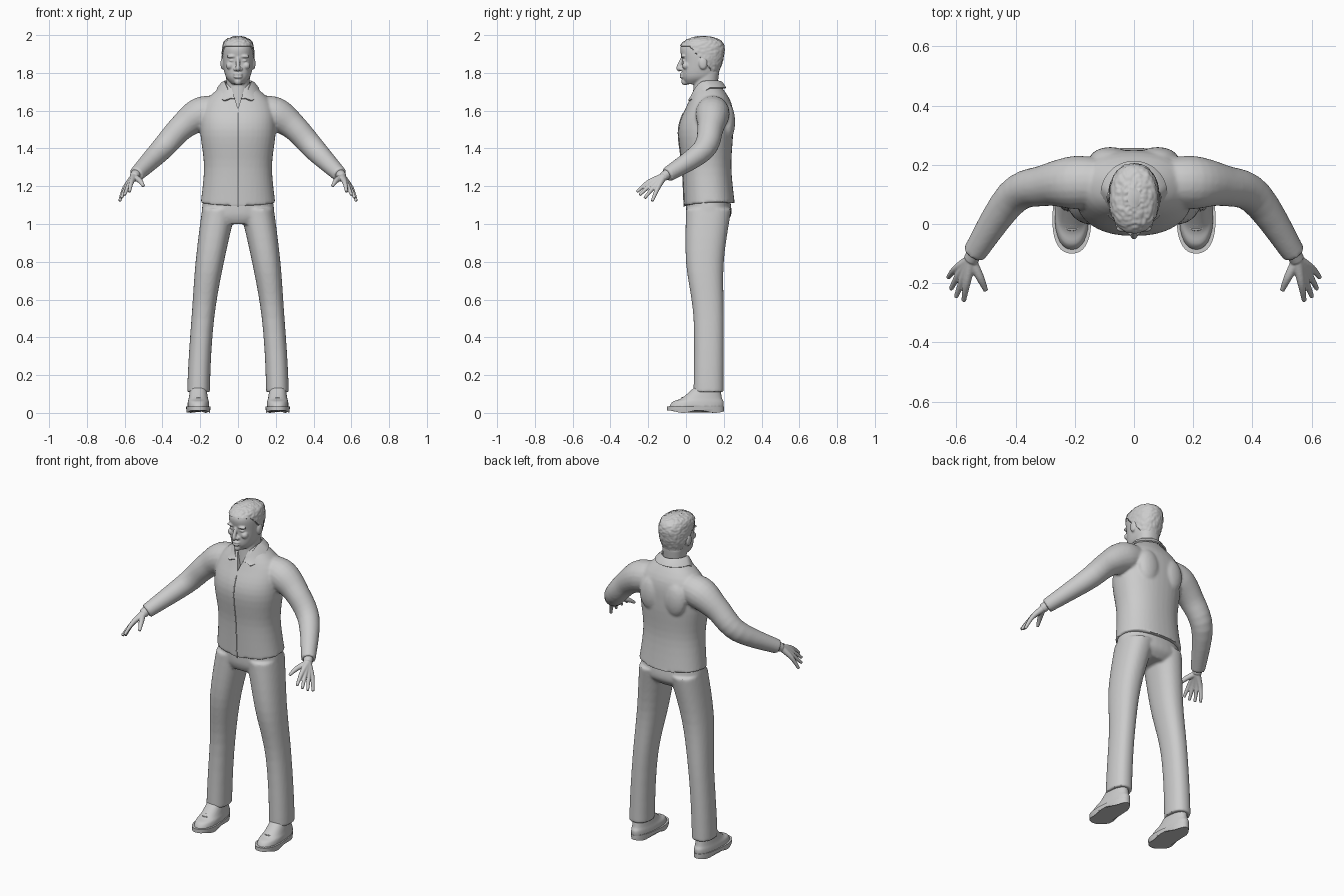
import bpy, bmesh, math
from mathutils import Vector, Matrix, noise

if "Cube" in bpy.data.objects:
    bpy.data.objects.remove(bpy.data.objects["Cube"])

colour = (.6, .6, .6, 1)
grey = bpy.data.materials.new("plain grey")
grey.use_nodes = True
grey.diffuse_color = colour
grey.node_tree.nodes["Principled BSDF"].inputs["Base Color"].default_value = colour


def spline(rows, steps=5):
    """Smooth interpolation between rows of numbers."""
    rows = [Vector(row) for row in rows]
    last = len(rows) - 1
    result = []
    for i in range(last):
        start, end = rows[i], rows[i + 1]
        leave = (end - rows[max(i - 1, 0)]) / 2
        arrive = (rows[min(i + 2, last)] - start) / 2
        for step in range(steps):
            t = step / steps
            bend = 3 * (end - start) - 2 * leave - arrive
            twist = 2 * (start - end) + leave + arrive
            result.append(start + t * (leave + t * (bend + t * twist)))
    return result + [rows[last]]


def loft(bm, rings):
    """Skin closed rings and cap both ends."""
    rings = [[bm.verts.new(point) for point in ring] for ring in rings]
    for lower, upper in zip(rings, rings[1:]):
        for i in range(len(lower)):
            bm.faces.new((lower[i - 1], lower[i], upper[i], upper[i - 1]))
    bm.faces.new(rings[0][::-1])
    bm.faces.new(rings[-1])


def slab(bm, rows, centre=0, lean=0, taper=0, count=40):
    """Stacked horizontal sections: z, half width, front y, back y."""
    rings = []
    for z, width, front, back in spline(rows):
        ring = []
        for i in range(count):
            angle = math.tau * i / count
            across, along = [math.copysign(abs(f) ** .88, f)
                             for f in (math.cos(angle), math.sin(angle))]
            x = centre - lean * z * z + width * across * (1 - taper * along)
            y = (front + back) / 2 + (back - front) / 2 * along
            ring.append(Vector((x, y, z)))
        rings.append(ring)
    loft(bm, rings)


def tube(bm, path, side=1, count=20):
    """Round limb along points of x, y, z, radius."""
    rows = spline(path)
    points = [Vector((side * x, y, z)) for x, y, z, radius in rows]
    rings = []
    for i, point in enumerate(points):
        ahead = points[min(i + 1, len(points) - 1)]
        along = (ahead - points[max(i - 1, 0)]).normalized()
        helper = Vector((1, 0, 0)) if abs(along.z) > .9 else Vector((0, 0, 1))
        u = along.cross(helper).normalized()
        v = u.cross(along)
        angles = [math.tau * j / count for j in range(count)]
        rings.append([point + rows[i][3] * (u * math.cos(a) + v * math.sin(a)) for a in angles])
    loft(bm, rings)


def blob(bm, x, y, z, radius, shape=(1, 1, 1)):
    place = Matrix.Translation((x, y, z)) @ Matrix.Diagonal((*shape, 1))
    bmesh.ops.create_uvsphere(bm, u_segments=20, v_segments=12, radius=radius, matrix=place)


def finish(name, bm, voxel=0, cutter=None, thick=0):
    """Fuse the volumes, smooth, cut, and store as one part."""
    bmesh.ops.recalc_face_normals(bm, faces=bm.faces)
    mesh = bpy.data.meshes.new(name)
    bm.to_mesh(mesh)
    bm.free()
    part = bpy.data.objects.new(name, mesh)
    bpy.context.collection.objects.link(part)
    if voxel:
        fuse = part.modifiers.new("fuse", 'REMESH')
        fuse.mode, fuse.voxel_size = 'VOXEL', voxel
        relax = part.modifiers.new("relax", 'SMOOTH')
        relax.factor, relax.iterations = .5, 4
    if cutter:
        cut = part.modifiers.new("cut", 'BOOLEAN')
        cut.operation, cut.solver, cut.object = 'DIFFERENCE', 'EXACT', cutter
    if thick:
        shell = part.modifiers.new("shell", 'SOLIDIFY')
        shell.thickness, shell.offset = thick, 0
    bpy.context.view_layer.update()
    graph = bpy.context.evaluated_depsgraph_get()
    baked = bpy.data.meshes.new_from_object(part.evaluated_get(graph))
    part.modifiers.clear()
    part.data = baked
    baked.materials.clear()
    baked.materials.append(grey)
    baked.shade_smooth()
    baked.set_sharp_from_angle(angle=math.radians(50))
    return part


# Cutter for the neck opening
bm = bmesh.new()
loft(bm, [[Vector((0, y, 1.61)), Vector((.06, y, 1.8)), Vector((-.06, y, 1.8))] for y in (-.1, .06)])
notch = finish("neck_notch_cutter", bm)
notch.hide_render = True

# Jacket: torso, shoulder blades and sleeves fused
torso = [(1.09, .2, -.01, .26), (1.3, .18, -.02, .24), (1.5, .2, -.04, .25),
         (1.64, .18, .01, .24), (1.75, .06, .06, .17)]
bm = bmesh.new()
slab(bm, torso)
for side in (1, -1):
    blob(bm, side * .08, .22, 1.54, .1, (.7, .4, 1))
    tube(bm, [(.1, .14, 1.6, .08), (.2, .14, 1.58, .09), (.3, .13, 1.51, .07),
              (.41, .09, 1.39, .06), (.54, -.1, 1.26, .04)], side)
for vert in bm.verts:  # the hem rises at the sides and back
    if vert.co.z < 1.1:
        vert.co.z += .08 * abs(vert.co.x) + .06 * max(vert.co.y, 0)
finish("jacket", bm, .008, notch)
bpy.data.objects.remove(notch)

# Front seam of the jacket
bm = bmesh.new()
tube(bm, [(0, front, z, .003) for z, width, front, back in spline(torso) if z < 1.6], count=8)
finish("front_seam", bm)

# Collar: band around the neck, dropping to two points at the front
bm = bmesh.new()
strips = []
for i in range(-24, 25):
    angle = i / 24 * math.pi * .92
    spread = angle * .85
    drop = max(0, -math.cos(angle))
    top = Vector((.07 * math.sin(angle), .1 + .08 * math.cos(angle), 1.755 - .1 * drop ** 2))
    low = Vector((.11 * math.sin(spread), .1 + .11 * math.cos(spread), 1.72 - .07 * drop))
    fold = top.lerp(low, .4) + Vector((0, 0, .006))
    strips.append([bm.verts.new(point) for point in (top, fold, low)])
for a, b in zip(strips, strips[1:]):
    for i in range(2):
        bm.faces.new((a[i], a[i + 1], b[i + 1], b[i]))
finish("collar", bm, thick=.008)

# Trousers: hips and legs fused
bm = bmesh.new()
slab(bm, [(1, .14, .02, .2), (1.05, .19, 0, .24), (1.15, .18, 0, .23)])
for side in (1, -1):
    slab(bm, [(.11, .06, .04, .2), (.5, .06, .04, .2), (.8, .075, 0, .2), (1.08, .09, 0, .24)],
         centre=side * .21, lean=side * .095)
finish("trousers", bm, .008)

for side, label in ((1, "left"), (-1, "right")):
    # Sole with raised arch and toe
    bm = bmesh.new()
    slab(bm, [(0, .06, -.1, .2), (.035, .064, -.1, .2)], centre=side * .21, taper=.18)
    for vert in bm.verts:
        if vert.co.z < .01:
            vert.co.z += .015 * math.cos(math.pi * (vert.co.y - .07) / .17) ** 2
    finish(label + "_sole", bm)

    # Shoe upper
    bm = bmesh.new()
    slab(bm, [(.03, .058, -.09, .2), (.06, .055, -.07, .2), (.08, .05, -.02, .19),
              (.15, .04, .06, .18)], centre=side * .21, taper=.12)
    finish(label + "_shoe", bm, .006)

    # Laces
    bm = bmesh.new()
    for row in range(3):
        y = -.02 + .017 * row
        z = .08 + row * .009
        tube(bm, [(.21 + end * .024, y + .008 * abs(end), z - .004 * abs(end), .004)
                  for end in (-1, 0, 1)], side, 8)
    finish(label + "_laces", bm)

    # Hand: four fingers with their palm bones, thumb and wrist
    bm = bmesh.new()
    wrist = Vector((.55, -.12, 1.25))
    for finger in range(4):
        t = finger / 3
        knuckle = Vector((.565, -.2, 1.22)).lerp(Vector((.6, -.15, 1.19)), t)
        tip = Vector((.575, -.26, 1.17)).lerp(Vector((.627, -.18, 1.12)), t)
        tip += Vector((.01, -.015, 0)) * math.sin(math.pi * t)
        tube(bm, [(*wrist, .02), (*knuckle, .013), (*tip, .008)], side)
    tube(bm, [(*wrist, .017), (.52, -.18, 1.23, .014), (.5, -.225, 1.2, .008)], side)
    tube(bm, [(.53, -.08, 1.28, .026), (*wrist, .026)], side)
    finish(label + "_hand", bm, .0035)

# Head: skull, neck and facial features fused
skull = [(1.74, .03, 0, .08), (1.78, .065, -.02, .16), (1.86, .08, -.02, .19),
         (1.93, .08, -.03, .2), (1.97, .065, 0, .18), (1.99, .02, .06, .12)]
wide = (1, .5, .3)
bm = bmesh.new()
slab(bm, skull)
slab(bm, [(1.6, .05, .03, .15), (1.8, .065, .045, .175)])
tube(bm, [(0, -.02, 1.88, .008), (0, -.04, 1.825, .012), (0, -.03, 1.815, .008)])
for lip in (1.793, 1.778):
    blob(bm, 0, -.022, lip, .024, wide)
blob(bm, 0, -.005, 1.754, .02)
for side in (1, -1):
    blob(bm, side * .014, -.027, 1.82, .01)
    blob(bm, side * .034, -.015, 1.887, .027, wide)
    blob(bm, side * .033, -.013, 1.865, .016, wide)
    blob(bm, side * .044, 0, 1.838, .02)
    blob(bm, side * .083, .09, 1.85, .032, (.3, .7, 1))
finish("head", bm, .0045)

# Hair: rough cropped cap that sinks into the head below the hairline
bm = bmesh.new()
slab(bm, spline(skull[1:], 3), count=96)
for vert in bm.verts:
    hairline = min(1.937, 1.96 - 1.15 * vert.co.y)
    axis = Vector((0, .085, min(vert.co.z, 1.9)))
    rough = .004 + .004 * noise.noise(vert.co * 80)
    grow = rough if vert.co.z > hairline else -.012
    vert.co += (vert.co - axis).normalized() * grow
finish("hair", bm)
